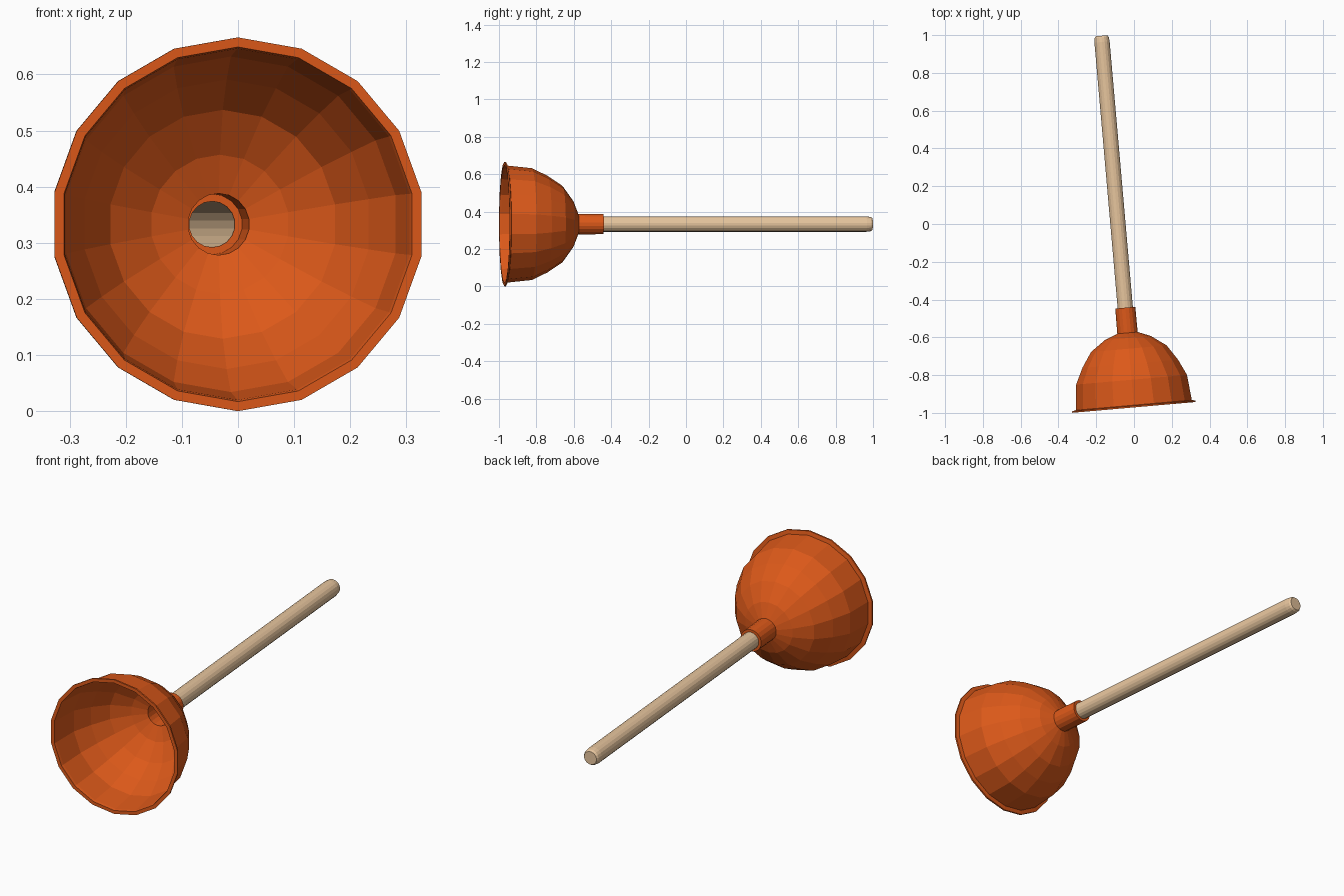
import bpy, bmesh, math
from mathutils import Matrix, Vector

if "Cube" in bpy.data.objects:
    bpy.data.objects.remove(bpy.data.objects["Cube"])

SIDES = 18
TILT = math.radians(5)

# Frame of the plunger: local z runs from the rim centre to the handle tip
axis = Vector((-math.sin(TILT), math.cos(TILT), 0))
up = Vector((0, 0, 1))
side = axis.cross(up)
frame = Matrix.Translation((0, -0.971, 0.333)) @ Matrix((up, side, axis)).transposed().to_4x4()


def material(name, color):
    mat = bpy.data.materials.new(name)
    mat.diffuse_color = color
    mat.use_nodes = True
    mat.node_tree.nodes["Principled BSDF"].inputs["Base Color"].default_value = mat.diffuse_color
    return mat


def lathe(name, profile, mat, cap_end=False):
    """Turn a (radius, distance) profile around the plunger axis."""
    bm = bmesh.new()
    rings = []
    for r, t in profile:
        ring = []
        for k in range(SIDES):
            a = 2 * math.pi * k / SIDES
            ring.append(bm.verts.new((r * math.cos(a), r * math.sin(a), t)))
        rings.append(ring)
    for lo, hi in zip(rings, rings[1:]):
        for k in range(SIDES):
            n = (k + 1) % SIDES
            bm.faces.new((lo[k], lo[n], hi[n], hi[k]))
    if cap_end:
        bm.faces.new(rings[-1])
    bm.transform(frame)
    mesh = bpy.data.meshes.new(name)
    bm.to_mesh(mesh)
    bm.free()
    mesh.materials.append(mat)
    obj = bpy.data.objects.new(name, mesh)
    bpy.context.collection.objects.link(obj)
    return obj


rubber = material("rubber", (0.72, 0.10, 0.01, 1))
wood = material("wood", (0.80, 0.56, 0.34, 1))

# Rubber cup: flange, dome and neck sleeve, open at the front
lathe("rubber_cup", [
    (0.313, 0.012), (0.316, 0.0), (0.333, 0.0), (0.333, 0.008), (0.313, 0.012),
    (0.299, 0.147), (0.258, 0.232), (0.204, 0.312), (0.124, 0.369), (0.055, 0.396),
    (0.054, 0.53), (0.041, 0.53),
], rubber)

# Wooden handle: hollow at the sleeve, rounded at the tip
lathe("handle", [
    (0.041, 0.53), (0.041, 1.942), (0.038, 1.966), (0.032, 1.975),
], wood, cap_end=True)
